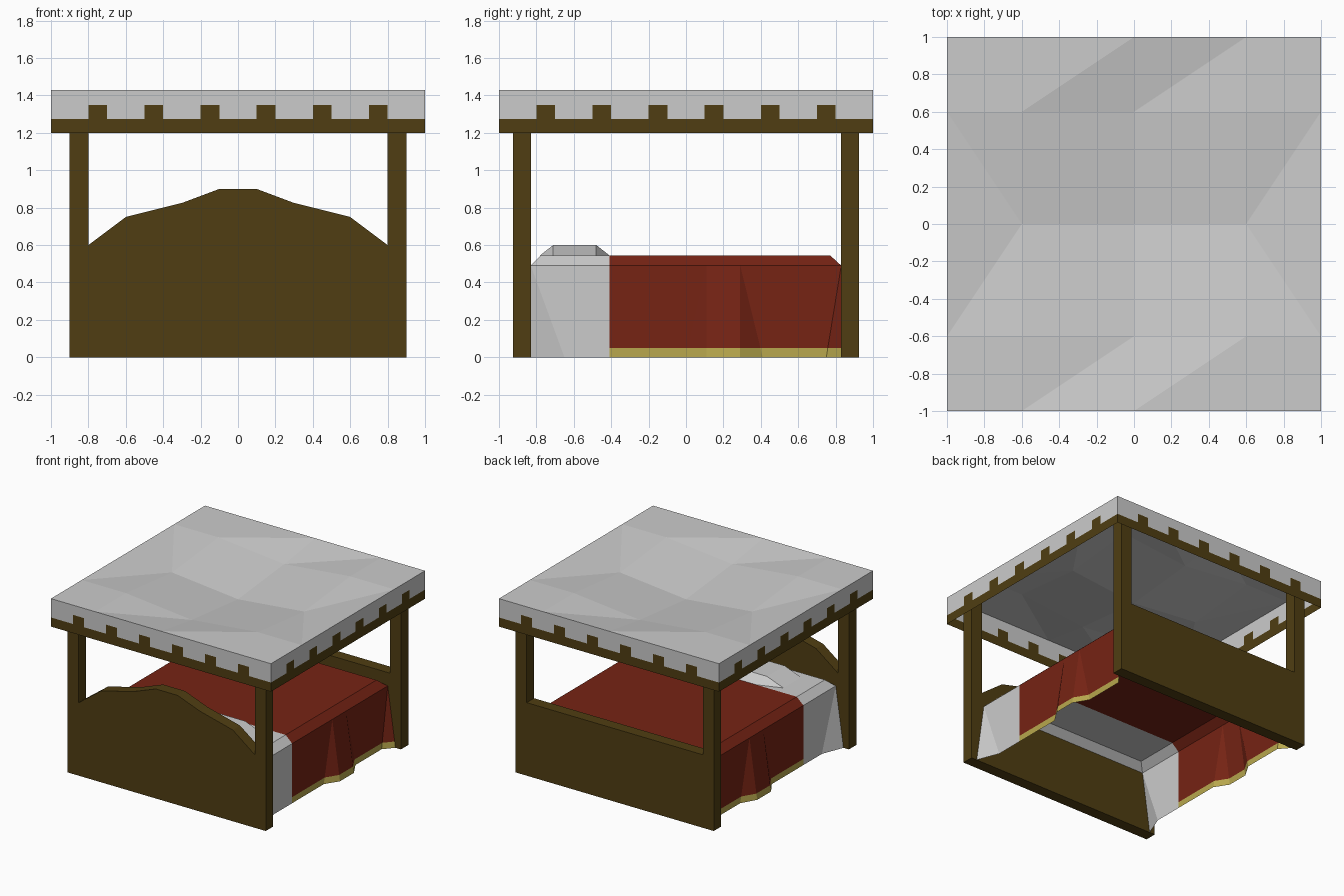
import bpy, bmesh
from mathutils import Vector

if "Cube" in bpy.data.objects:
    bpy.data.objects.remove(bpy.data.objects["Cube"])


def material(name, rgb):
    m = bpy.data.materials.new(name)
    m.diffuse_color = (*rgb, 1)
    m.use_nodes = True
    m.node_tree.nodes["Principled BSDF"].inputs["Base Color"].default_value = m.diffuse_color
    return m


WOOD = material("dark_wood", (0.08, 0.048, 0.006))
RED = material("red_cloth", (0.18, 0.017, 0.007))
GOLD = material("gold_trim", (0.48, 0.39, 0.075))


def build(name, polys, mat=None, mirror=False):
    """Object from a list of polygons given by their corner points."""
    bm = bmesh.new()
    for p in polys:
        bm.faces.new([bm.verts.new(c) for c in p])
    bmesh.ops.remove_doubles(bm, verts=bm.verts, dist=1e-4)
    bmesh.ops.recalc_face_normals(bm, faces=bm.faces)
    me = bpy.data.meshes.new(name)
    bm.to_mesh(me)
    bm.free()
    ob = bpy.data.objects.new(name, me)
    bpy.context.collection.objects.link(ob)
    if mat:
        me.materials.append(mat)
    if mirror:
        ob.modifiers.new("Mirror", 'MIRROR').use_clip = True
    return ob


def slab(name, outline, y0, y1, mat):
    """Extrude an x-z outline from y0 to y1."""
    a = [(x, y0, z) for x, z in outline]
    b = [(x, y1, z) for x, z in outline]
    n = len(a)
    sides = [[a[i], a[(i + 1) % n], b[(i + 1) % n], b[i]] for i in range(n)]
    return build(name, [a, b] + sides, mat)


# Four posts
for sx, side in ((-1, "left"), (1, "right")):
    for y, end in ((-0.925, "front"), (0.83, "back")):
        xs = sorted((sx * 0.8, sx * 0.9))
        slab(f"{end}_{side}_post", [(xs[0], 0), (xs[1], 0), (xs[1], 1.42), (xs[0], 1.42)],
             y, y + 0.095, WOOD)

# Arched headboard and plain footboard
half = [(0.8, 0.6), (0.6, 0.75), (0.3, 0.825), (0.1, 0.9)]
arch = [(-0.8, 0), (0.8, 0)] + half + [(-x, z) for x, z in reversed(half)]
slab("headboard", arch, -0.925, -0.83, WOOD)
slab("footboard", [(-0.8, 0), (0.8, 0), (0.8, 0.6), (-0.8, 0.6)], 0.83, 0.925, WOOD)

# Canopy rail and notched valance, sharing one sheet on all four sides
TOP = 1.43
cuts = [-1.0] + [c + d for c in (-0.75, -0.45, -0.15, 0.15, 0.45, 0.75) for d in (-0.05, 0.05)] + [1.0]
rail, valance = [], []
sides = (lambda t, z: (t, -1, z), lambda t, z: (1, t, z),
         lambda t, z: (-t, 1, z), lambda t, z: (-1, -t, z))
for at in sides:
    for i, (t0, t1) in enumerate(zip(cuts, cuts[1:])):
        s = 1.35 if i % 2 else 1.275
        rail.append([at(t0, 1.2), at(t1, 1.2), at(t1, s), at(t0, s)])
        valance.append([at(t0, s), at(t1, s), at(t1, TOP), at(t0, TOP)])
build("canopy_rail", rail, WOOD)
build("canopy_valance", valance)

# Sagging canopy cloth
grid = [-1, -0.6, 0, 0.6, 1]


def cloth(x, y):
    sag = 0
    if max(abs(x), abs(y)) < 1:
        sag = 0.06 * ((x == 0) + (y == 0))
    return (x, y, TOP - sag)


tris = []
for x0, x1 in zip(grid, grid[1:]):
    for y0, y1 in zip(grid, grid[1:]):
        a, b, c, d = cloth(x0, y0), cloth(x1, y0), cloth(x1, y1), cloth(x0, y1)
        side_strip = max(abs(x0), abs(x1)) == 1 and max(abs(y0), abs(y1)) < 1
        if side_strip and (x0 + x1) * (y0 + y1) < 0:
            tris += [[a, b, d], [b, c, d]]
        else:
            tris += [[a, b, c], [a, c, d]]
build("canopy_cloth", tris)

# Bedding: flat top with a chamfered rim and folded side drapes (half, mirrored)
XI, XO, ZT, ZR, HEM = 0.72, 0.78, 0.545, 0.49, 0.05
SPLIT = -0.41


def bed_top(y_in, y_out, y_mid):
    return [[(0, y_in, ZT), (XI, y_in, ZT), (XI, y_mid, ZT), (0, y_mid, ZT)],
            [(XI, y_in, ZT), (XO, y_out, ZR), (XO, y_mid, ZR), (XI, y_mid, ZT)],
            [(0, y_in, ZT), (0, y_out, ZR), (XO, y_out, ZR), (XI, y_in, ZT)]]


def drape(folds, hi, lo):
    """Strip of the drape between two heights; folds are (top y, bottom y, bottom x)."""
    def pt(f, z):
        return Vector((f[2], f[1], 0)).lerp(Vector((XO, f[0], ZR)), z / ZR)
    out = []
    for f, g in zip(folds, folds[1:]):
        p = [pt(f, lo), pt(g, lo), pt(g, hi)]
        if (pt(g, hi) - pt(f, hi)).length > 1e-4:
            p.append(pt(f, hi))
        out.append(p)
    return out


head_folds = [(-0.83, -0.83, 0.85), (-0.83, -0.65, XO), (SPLIT, SPLIT, XO)]
foot_folds = [(SPLIT, SPLIT, XO), (0.11, 0.0, XO), (0.11, 0.11, 0.85), (0.29, 0.29, 0.85),
              (0.29, 0.41, XO), (0.83, 0.75, XO), (0.83, 0.83, 0.85)]
build("sheet", bed_top(-0.775, -0.83, SPLIT) + drape(head_folds, ZR, 0), None, True)
build("blanket", bed_top(0.77, 0.83, SPLIT) + drape(foot_folds, ZR, HEM), RED, True)
build("blanket_hem", drape(foot_folds, HEM, 0), GOLD, True)

# Pillow: flat top, sloping sides and cut corners (half, mirrored)
y0, y1, y2, y3, zp = -0.78, -0.71, -0.48, -0.41, 0.6
build("pillow", [
    [(0, y1, zp), (0.4, y1, zp), (0.4, y2, zp), (0, y2, zp)],
    [(0, y0, ZT), (0.35, y0, ZT), (0.4, y1, zp), (0, y1, zp)],
    [(0, y3, ZT), (0.35, y3, ZT), (0.4, y2, zp), (0, y2, zp)],
    [(0.4, y1, zp), (0.55, y1, ZT), (0.55, y2, ZT), (0.4, y2, zp)],
    [(0.4, y1, zp), (0.35, y0, ZT), (0.55, y1, ZT)],
    [(0.4, y2, zp), (0.35, y3, ZT), (0.55, y2, ZT)],
], None, True)
